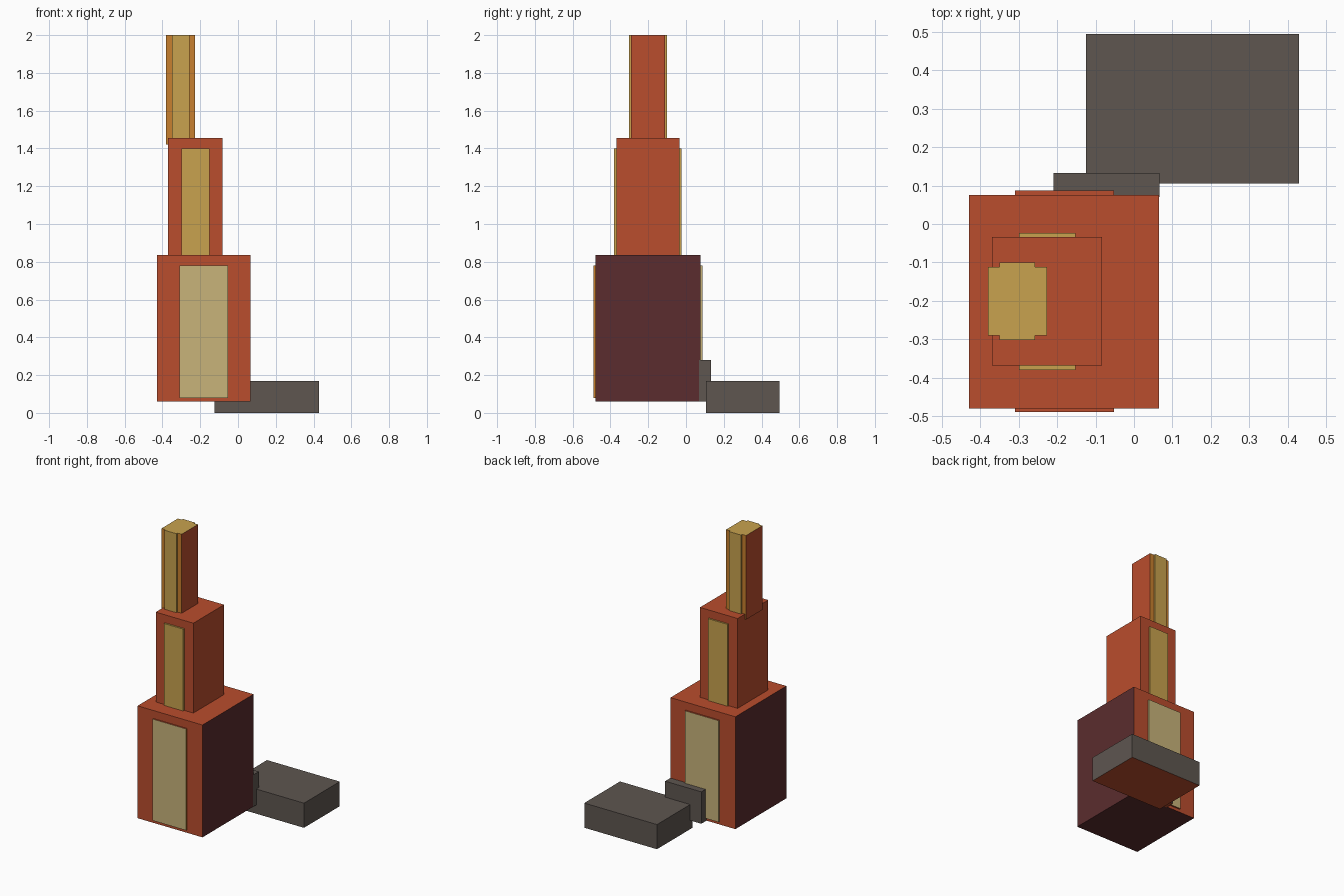
import bpy, bmesh
from mathutils import Vector

cube = bpy.data.objects.get("Cube")
if cube:
    bpy.data.objects.remove(cube, do_unlink=True)


def make_material(name, rgb):
    """Flat material from 0-255 sRGB values."""
    lin = [((c / 255 + 0.055) / 1.055) ** 2.4 for c in rgb] + [1.0]
    m = bpy.data.materials.new(name)
    m.diffuse_color = lin
    m.use_nodes = True
    bsdf = m.node_tree.nodes["Principled BSDF"]
    bsdf.inputs["Base Color"].default_value = lin
    bsdf.inputs["Roughness"].default_value = 0.9
    return m


MATS = {
    "red": make_material("brick red", (186, 77, 45)),
    "maroon": make_material("dark maroon", (91, 44, 46)),
    "grey": make_material("warm grey", (94, 86, 80)),
    "gold": make_material("gold", (200, 162, 78)),
    "pale": make_material("pale sand", (200, 180, 122)),
    "orange": make_material("orange", (200, 128, 46)),
}


def box(name, x, y, z, base, **faces):
    """Box from (min, max) ranges; faces maps side, front, back, top, bottom to a colour."""
    me = bpy.data.meshes.new(name)
    bm = bmesh.new()
    bmesh.ops.create_cube(bm, size=1)
    for v in bm.verts:
        v.co = Vector([r[0] if c < 0 else r[1] for c, r in zip(v.co, (x, y, z))])
    bm.normal_update()
    used = [base] + sorted(set(faces.values()) - {base})
    for f in bm.faces:
        n = f.normal
        if abs(n.x) > 0.5:
            key = "side"
        elif abs(n.y) > 0.5:
            key = "front" if n.y < 0 else "back"
        else:
            key = "top" if n.z > 0 else "bottom"
        f.material_index = used.index(faces.get(key, base))
    bm.to_mesh(me)
    bm.free()
    for c in used:
        me.materials.append(MATS[c])
    ob = bpy.data.objects.new(name, me)
    bpy.context.collection.objects.link(ob)
    return ob


# Stacked tower tiers
box("lower_tier", (-0.43, 0.065), (-0.48, 0.076), (0.06, 0.835), "red",
    side="maroon", bottom="maroon")
box("middle_tier", (-0.37, -0.083), (-0.368, -0.034), (0.835, 1.455), "red")
box("upper_tier", (-0.38, -0.227), (-0.29, -0.112), (1.42, 2.0), "orange",
    side="red", top="gold")

# Raised panels on the front and back of each tier
box("lower_front_panel", (-0.31, -0.052), (-0.49, -0.478), (0.08, 0.78), "pale",
    side="orange", top="red", bottom="red")
box("lower_back_panel", (-0.31, -0.052), (0.074, 0.087), (0.08, 0.78), "pale",
    top="red", bottom="red")
for side, y2, y3 in (("front", (-0.38, -0.36), (-0.302, -0.28)),
                     ("back", (-0.042, -0.023), (-0.122, -0.10))):
    box(f"middle_{side}_panel", (-0.30, -0.152), y2, (0.83, 1.40), "gold")
    box(f"upper_{side}_panel", (-0.35, -0.258), y3, (1.42, 2.0), "gold")

# Ground slab and the block joining it to the tower
box("joining_block", (-0.21, 0.066), (0.07, 0.133), (0.06, 0.28), "grey", bottom="red")
box("ground_slab", (-0.125, 0.43), (0.105, 0.495), (0.0, 0.17), "grey", bottom="red")
